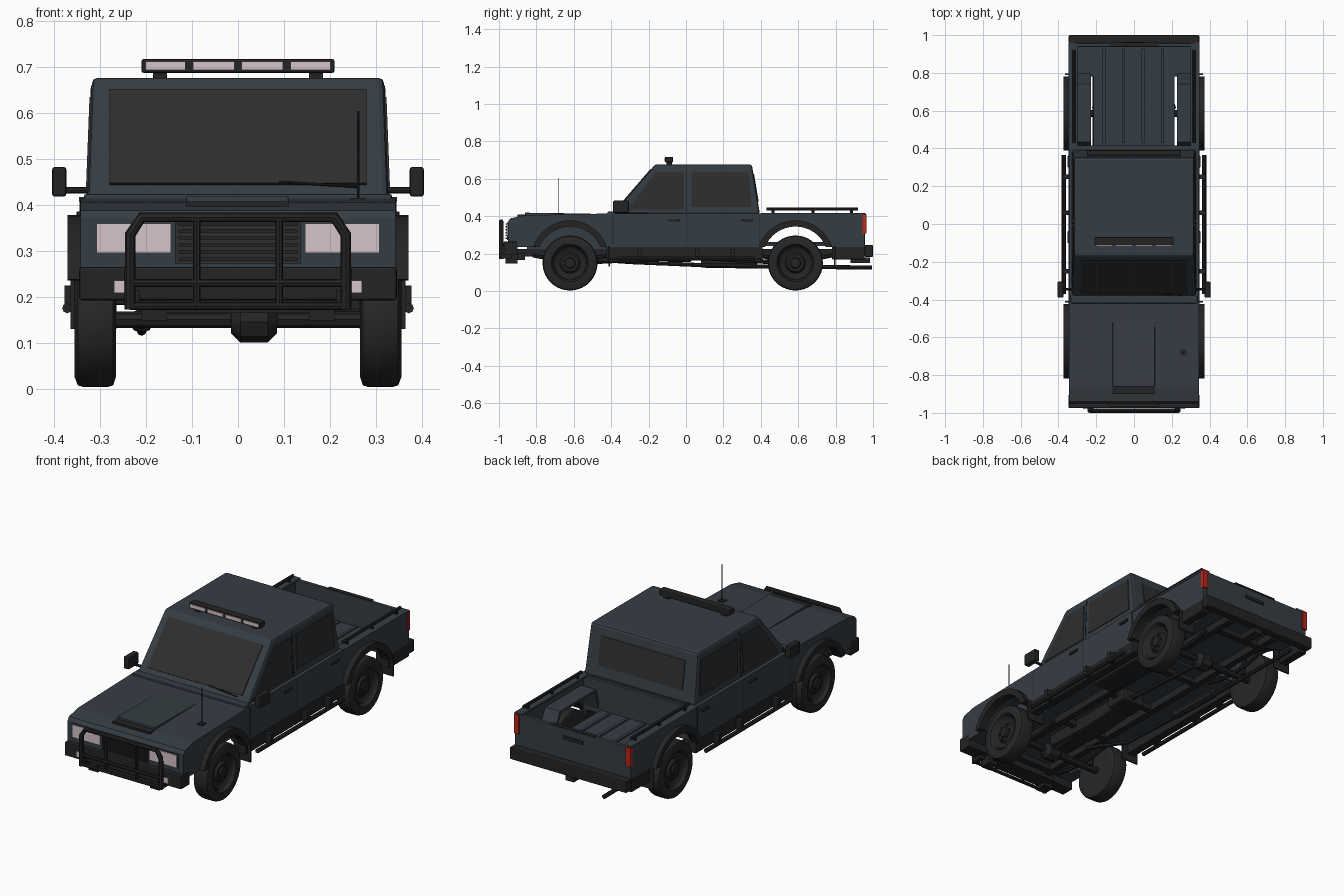
import bpy, bmesh, math
from mathutils import Vector

if "Cube" in bpy.data.objects:
    bpy.data.objects.remove(bpy.data.objects["Cube"])

def mat(name, r, g, b):
    m = bpy.data.materials.new(name)
    m.diffuse_color = (r, g, b, 1)
    m.use_nodes = True
    m.node_tree.nodes["Principled BSDF"].inputs["Base Color"].default_value = m.diffuse_color
    return m

PAINT = mat("slate_paint", .036, .047, .057)
GLASS = mat("dark_glass", .027, .027, .027)
BLACK = mat("black_trim", .017, .017, .017)
TYRE = mat("tyre_rubber", .02, .02, .02)
LAMP = mat("lamp_glass", .66, .55, .57)
RED = mat("red_lamp", .5, .02, .012)

def finish(name, bm, m, mirror=False, bevel=0, smooth=False):
    bmesh.ops.recalc_face_normals(bm, faces=bm.faces)
    me = bpy.data.meshes.new(name)
    bm.to_mesh(me)
    bm.free()
    me.materials.append(m)
    if smooth:
        me.shade_smooth()
        me.set_sharp_from_angle(angle=math.radians(35))
    ob = bpy.data.objects.new(name, me)
    bpy.context.collection.objects.link(ob)
    if bevel:
        b = ob.modifiers.new("bevel", 'BEVEL')
        b.width, b.segments, b.limit_method = bevel, 2, 'ANGLE'
    if mirror:
        ob.modifiers.new("mirror", 'MIRROR').use_mirror_merge = False
    return ob

def loft(name, a, b, m, **kw):
    """Solid between two matching outlines."""
    bm = bmesh.new()
    va = [bm.verts.new(p) for p in a]
    vb = [bm.verts.new(p) for p in b]
    n = len(a)
    bm.faces.new(va)
    bm.faces.new(vb[::-1])
    for i in range(n):
        j = (i + 1) % n
        bm.faces.new((va[j], va[i], vb[i], vb[j]))
    return finish(name, bm, m, **kw)

def prism(name, yz, x0, x1, m, **kw):
    return loft(name, [(x0, y, z) for y, z in yz], [(x1, y, z) for y, z in yz], m, **kw)

def box(name, x0, x1, y0, y1, z0, z1, m, **kw):
    return prism(name, [(y0, z0), (y1, z0), (y1, z1), (y0, z1)], x0, x1, m, **kw)

def plate(name, pts, m, t=.004, **kw):
    """Thin plate raised along the outline's normal."""
    p = [Vector(q) for q in pts]
    n = (p[1] - p[0]).cross(p[2] - p[0]).normalized() * t
    return loft(name, [q - n * .5 for q in p], [q + n for q in p], m, **kw)

def tube(name, pts, r, m, sides=2, **kw):
    cu = bpy.data.curves.new(name, 'CURVE')
    cu.dimensions, cu.bevel_depth, cu.bevel_resolution, cu.use_fill_caps = '3D', r, sides, True
    s = cu.splines.new('POLY')
    s.points.add(len(pts) - 1)
    for q, p in zip(s.points, pts):
        q.co = (*p, 1)
    tmp = bpy.data.objects.new(name + "_path", cu)
    me = bpy.data.meshes.new_from_object(tmp)
    bm = bmesh.new()
    bm.from_mesh(me)
    bpy.data.objects.remove(tmp)
    bpy.data.meshes.remove(me)
    return finish(name, bm, m, smooth=True, **kw)

def lathe(name, prof, cy, cz, m, n=40, **kw):
    """Spin (x, radius) profile about an axle along x."""
    bm = bmesh.new()
    rings = [[bm.verts.new((x, cy + r * math.cos(2 * math.pi * i / n), cz + r * math.sin(2 * math.pi * i / n)))
              for i in range(n)] for x, r in prof]
    for a, b in zip(rings, rings[1:]):
        for i in range(n):
            bm.faces.new((a[i], a[i - 1], b[i - 1], b[i]))
    bm.faces.new(rings[0])
    bm.faces.new(rings[-1])
    return finish(name, bm, m, smooth=True, **kw)

def arc(cy, r, a0, a1, n=16, cz=.17):
    return [(cy + r * math.cos(math.radians(a0 + (a1 - a0) * i / n)),
             cz + r * math.sin(math.radians(a0 + (a1 - a0) * i / n))) for i in range(n + 1)]

FY, RY, WZ = -.62, .585, .15
NOSE = [(-.40, .415), (-.865, .405), (-.94, .388), (-.952, .37)]

# front body: notched fenders, hood, nose, engine bay
prism("front_fender", [(-.952, .235)] + arc(FY, .18, 159, 21) + [(-.40, .235)] + NOSE, .28, .343, PAINT, mirror=True)
prism("hood", [(-.952, .355), (-.40, .355)] + NOSE, -.28, .28, PAINT)
box("nose_panel", -.28, .28, -.952, -.84, .235, .36, PAINT)
box("engine_bay", -.24, .24, -.85, -.40, .22, .36, PAINT)
prism("hood_scoop", [(-.86, .40), (-.51, .408), (-.51, .414), (-.86, .419)], -.113, .11, PAINT, bevel=.003)
box("hood_front_slot", -.113, .11, -.9, -.861, .396, .408, BLACK)

# cab
box("cab_lower", -.343, .343, -.40, .40, .225, .415, PAINT)
cab = lambda x, y0, y1, z: [(-x, y0, z), (x, y0, z), (x, y1, z), (-x, y1, z)]
loft("cab_upper", cab(.328, -.39, .395, .412), cab(.318, -.165, .352, .677), PAINT, bevel=.012)
box("cowl", -.335, .335, -.42, -.375, .405, .424, PAINT, bevel=.004)
wy = lambda z: -.39 + (z - .415) * .225 / .26
ry = lambda z: .395 - (z - .415) * .043 / .26
sx = lambda z: .328 - (z - .415) * .01 / .26
plate("windshield", [(x, wy(z), z) for x, z in ((-.28, .445), (.28, .445), (.28, .65), (-.28, .65))], GLASS)
plate("rear_window", [(x, ry(z), z) for x, z in ((.25, .475), (-.25, .475), (-.25, .625), (.25, .625))], GLASS)
for nm, pts in (("front_side_window", ((-.315, .435), (-.012, .435), (-.012, .635), (-.158, .635))),
                ("rear_side_window", ((.03, .45), (.35, .45), (.335, .635), (.03, .635)))):
    plate(nm, [(sx(z), y, z) for y, z in pts], GLASS, mirror=True)
plate("door_seam_upper", [(sx(z), y, z) for y, z in ((.0, .42), (.006, .42), (.006, .66), (.0, .66))], BLACK, t=.002, mirror=True)
for y in (-.392, 0, .392):
    box("door_seam_lower", .342, .3445, y, y + .004, .25, .412, BLACK, mirror=True)
for y in (-.10, .30):
    box("door_handle", .34, .352, y, y + .062, .372, .386, BLACK, mirror=True, bevel=.003)
for y0, y1 in ((-.425, .41), (.78, .955)):
    box("sill", .30, .346, y0, y1, .17, .237, BLACK, mirror=True, bevel=.004)
box("mirror_head", .374, .405, -.39, -.305, .418, .483, BLACK, mirror=True, bevel=.006)
tube("mirror_stalk", [(.32, -.345, .432), (.38, -.345, .432)], .007, BLACK, mirror=True)
tube("wiper", [(.26, wy(.44) - .01, .44), (.09, wy(.45) - .008, .45)], .003, BLACK)
tube("antenna", [(.262, -.68, .405), (.262, -.68, .605)], .0022, BLACK)
box("antenna_base", .245, .277, -.695, -.665, .405, .415, BLACK)

# bed
prism("bed_side", [(.40, .235)] + arc(RY, .18, 159, 21) + [(.955, .235), (.955, .415), (.40, .415)], .315, .343, PAINT, mirror=True)
box("bed_cap", .30, .346, .40, .957, .407, .417, PAINT, mirror=True)
box("bed_front_wall", -.315, .315, .398, .415, .235, .412, PAINT)
box("tailgate", -.318, .318, .938, .957, .235, .41, PAINT, bevel=.003)
box("tailgate_handle", -.06, .06, .95, .963, .35, .37, BLACK, bevel=.003)
box("tailgate_cap", -.13, .13, .94, .962, .408, .414, BLACK)
box("bed_floor", -.215, .215, .40, .95, .24, .255, PAINT)
box("bed_floor_rear", .215, .32, .78, .95, .24, .255, PAINT, mirror=True)
for x in (-.16, -.055, .048, .152):
    box("bed_rib", x - .008, x + .008, .43, .93, .25, .263, PAINT)
prism("wheel_well", [(.40, .25), (.435, .37), (.74, .37), (.80, .25), (.785, .25), (.73, .357), (.445, .357), (.413, .25)],
      .228, .318, PAINT, mirror=True)
tube("bed_rail", [(.318, .43, .438), (.318, .92, .438)], .0085, BLACK, mirror=True)
for y in (.465, .68, .885):
    tube("bed_rail_post", [(.318, y, .41), (.318, y, .438)], .008, BLACK, mirror=True)
box("tail_lamp", .317, .345, .945, .964, .308, .41, RED, mirror=True)
box("rear_bumper", -.346, .346, .955, 1.0, .182, .246, BLACK, bevel=.006)
box("tow_hitch", -.025, .025, .88, .985, .15, .18, BLACK)

# wheels, flares, mud flaps
for tag, cy in (("front", FY), ("rear", RY)):
    lathe(tag + "_tyre", [(.27, .095), (.266, .125), (.272, .143), (.285, .147), (.336, .147), (.349, .143),
                          (.356, .125), (.354, .1), (.347, .095), (.335, .09), (.33, .06)], cy, WZ, TYRE, mirror=True)
    lathe(tag + "_rim", [(.325, .092), (.343, .088), (.334, .078), (.33, .055), (.342, .045), (.342, .03),
                         (.35, .026), (.352, .012)], cy, WZ, BLACK, mirror=True)
    for i in range(6):
        a = i * math.pi / 3
        y, z = cy + .037 * math.cos(a), WZ + .037 * math.sin(a)
        box(tag + "_wheel_nut", .34, .347, y - .004, y + .004, z - .004, z + .004, TYRE, mirror=True)
    prism(tag + "_flare", arc(cy, .208, 161, 19) + arc(cy, .175, 22, 158), .325, .372, BLACK, mirror=True)
    box(tag + "_mud_flap", .265, .365, cy + .205, cy + .213, .13, .24, BLACK, mirror=True)
    # axle, differential, leaf springs
    tube(tag + "_axle", [(-.28, cy, WZ), (.28, cy, WZ)], .018, BLACK)
    lathe(tag + "_differential", [(-.015, .025), (.005, .045), (.065, .045), (.085, .025)], cy, .145, BLACK, n=8)
    tube(tag + "_leaf_spring", [(.18, cy - .2, .19), (.18, cy - .1, .17), (.18, cy, .163), (.18, cy + .1, .17),
                                (.18, cy + .2, .19)], .01, BLACK, mirror=True)
    tube(tag + "_damper", [(.21, cy + .03, .15), (.2, cy + .06, .24)], .012, BLACK, mirror=True)

# chassis
box("frame_rail", .125, .16, -.93, .94, .185, .225, BLACK, mirror=True)
for y in (-.85, -.42, -.05, .3, .8):
    box("cross_member", -.13, .13, y, y + .035, .19, .22, BLACK)
prism("gearbox", [(-.6, .23), (-.6, .16), (-.3, .15), (-.05, .165), (-.05, .23)], -.06, .06, BLACK, bevel=.01)
box("transfer_case", -.04, .09, -.1, .03, .155, .225, BLACK, bevel=.01)
tube("front_driveshaft", [(.035, -.58, .15), (.035, -.1, .175)], .011, BLACK)
tube("rear_driveshaft", [(.035, .03, .18), (.035, .55, .15)], .012, BLACK)
box("fuel_tank", .16, .29, .02, .36, .165, .23, BLACK, bevel=.01)
tube("exhaust_pipe", [(-.1, -.5, .17), (-.21, -.3, .155), (-.21, .05, .14), (-.21, .45, .13), (-.21, .75, .128), (-.21, .995, .126)], .011, BLACK)
tube("muffler", [(-.21, .08, .15), (-.21, .38, .145)], .025, BLACK)

# side steps
tube("side_step", [(.372, -.37, .175), (.372, .365, .175)], .011, BLACK, mirror=True)
for y in (-.25, .06, .25):
    box("step_bracket", .335, .378, y - .012, y + .012, .172, .225, BLACK, mirror=True)

# front end: bumper, grille, lamps
box("front_bumper", -.346, .346, -.975, -.90, .192, .265, BLACK, bevel=.006)
box("skid_plate", -.19, .19, -.95, -.86, .165, .2, BLACK)
box("tow_bracket", .155, .21, -.965, -.90, .148, .2, BLACK, mirror=True)
box("grille", -.137, .137, -.957, -.94, .272, .366, GLASS)
for i in range(6):
    z = .278 + i * .0155
    box("grille_slat", -.13, .13, -.965, -.95, z, z + .007, BLACK)
box("headlamp_surround", .14, .314, -.955, -.945, .289, .366, PAINT, mirror=True)
box("headlamp", .146, .308, -.959, -.95, .295, .36, LAMP, mirror=True)
box("fog_lamp", .244, .27, -.979, -.97, .208, .235, LAMP, mirror=True)

# bull bar
BY = -.988
tube("bull_bar_hoop", [(-.235, BY, .172), (-.235, BY, .335), (-.21, BY, .373), (.21, BY, .373), (.235, BY, .335), (.235, BY, .172)], .012, BLACK)
for z in (.18, .23):
    tube("bull_bar_cross", [(-.235, BY, z), (.235, BY, z)], .009, BLACK)
tube("bull_bar_upright", [(.09, BY, .18), (.09, BY, .373)], .008, BLACK, mirror=True)
box("bull_bar_mount", .215, .245, -.985, -.93, .175, .215, BLACK, mirror=True)

# roof light bar
box("light_bar", -.21, .21, -.112, -.07, .688, .718, BLACK, bevel=.004)
box("light_bar_foot", .155, .185, -.105, -.075, .67, .692, BLACK, mirror=True)
for x0, x1 in ((.008, .098), (.114, .202)):
    box("light_bar_lamp", x0, x1, -.116, -.108, .694, .712, LAMP, mirror=True)
